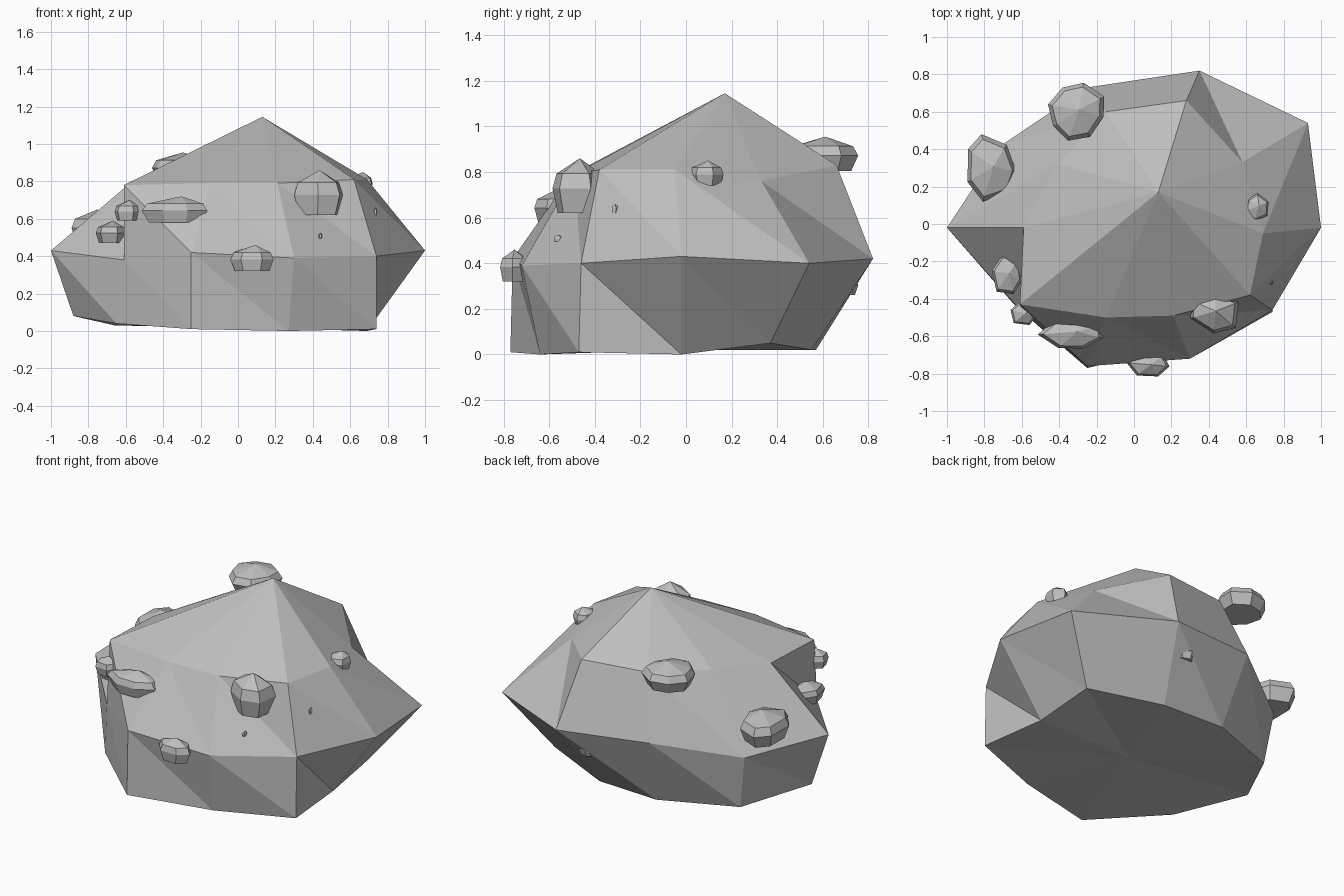
import bpy
import bmesh
import random
from math import cos, sin, tau
from mathutils import Vector

if "Cube" in bpy.data.objects:
    bpy.data.objects.remove(bpy.data.objects["Cube"], do_unlink=True)


def make_material(name, value):
    material = bpy.data.materials.new(name)
    material.use_nodes = True
    color = (value, value, value, 1)
    material.diffuse_color = color
    shader = material.node_tree.nodes["Principled BSDF"]
    shader.inputs["Base Color"].default_value = color
    shader.inputs["Roughness"].default_value = 0.9
    return material


stone_grey = make_material("stone grey", 0.52)


def build_stone(name, rings, top, bottom):
    """Stack closed rings of points, triangulate the bands and cap both ends."""
    bm = bmesh.new()
    loops = [[bm.verts.new(point) for point in ring] for ring in rings]
    top_vert, bottom_vert = bm.verts.new(top), bm.verts.new(bottom)
    count = len(loops[0])
    for i in range(count):
        j = (i + 1) % count
        for upper, lower in zip(loops, loops[1:]):
            bm.faces.new((upper[i], lower[i], lower[j]))
            bm.faces.new((upper[i], lower[j], upper[j]))
        bm.faces.new((top_vert, loops[0][i], loops[0][j]))
        bm.faces.new((bottom_vert, loops[-1][j], loops[-1][i]))
    bmesh.ops.recalc_face_normals(bm, faces=bm.faces[:])
    mesh = bpy.data.meshes.new(name)
    bm.to_mesh(mesh)
    bm.free()
    mesh.materials.append(stone_grey)
    stone = bpy.data.objects.new(name, mesh)
    bpy.context.collection.objects.link(stone)
    return stone


# Main boulder: shoulder, waist and foot rings, counter-clockwise from the +x side
shoulder = [(.69, -.05, .81), (.58, .33, .76), (.28, .66, .83), (-.15, .6, .84),
            (-.41, .32, .82), (-.59, -.02, .78), (-.61, -.43, .78),
            (-.15, -.5, .79), (.21, -.49, .79), (.62, -.38, .81)]
waist = [(1, -.02, .43), (.93, .54, .4), (.35, .82, .42), (-.25, .73, .46),
         (-.71, .42, .37), (-1, -.02, .43), (-.61, -.46, .38),
         (-.25, -.76, .42), (.3, -.72, .39), (.74, -.46, .4)]
foot = [(.69, -.02, 0), (.67, .37, .05), (.23, .55, .02), (-.19, .57, .02),
        (-.66, .39, .03), (-.88, -.02, .08), (-.65, -.42, .04),
        (-.25, -.77, .01), (.27, -.64, 0), (.74, -.47, .01)]
build_stone("boulder", [shoulder, waist, foot], (.13, .17, 1.145), (0, -.05, .02))


# Small stones on the surface: each is a chipped, domed pebble fitted to its box
def build_pebble(name, center, size, sides, seed):
    rng = random.Random(seed)
    turn = rng.uniform(0, tau)
    spokes = [(turn + tau * (i + rng.uniform(-.15, .15)) / sides, rng.uniform(.88, 1.08))
              for i in range(sides)]
    # Height and width of the upper edge, the belly and the underside
    levels = [(.72, .85), (.45, 1), (0, .8)]
    rings = [[Vector((cos(a) * r * width, sin(a) * r * width, height)) for a, r in spokes]
             for height, width in levels]
    points = [point for ring in rings for point in ring]
    low = [min(p[k] for p in points) for k in range(2)] + [0]
    high = [max(p[k] for p in points) for k in range(2)] + [1]

    def fit(point):
        return [center[k] + size[k] * ((point[k] - low[k]) / (high[k] - low[k]) - .5)
                for k in range(3)]

    fitted = [[fit(p) for p in ring] for ring in rings]
    build_stone(name, fitted, fit((.1, .05, 1)), fit((0, 0, 0)))


pebbles = [
    ("front_left_stone", (.43, -.47, .74), (.26, .23, .24), 6),
    ("front_right_flat_stone", (-.34, -.58, .65), (.35, .17, .14), 7),
    ("right_corner_stone", (-.59, -.48, .645), (.14, .12, .11), 6),
    ("right_side_stone", (-.68, -.27, .53), (.16, .21, .12), 6),
    ("front_low_stone", (.075, -.75, .39), (.23, .13, .14), 6),
    ("left_side_stone", (.655, .09, .795), (.13, .15, .11), 6),
    ("back_high_stone", (-.31, .6, .88), (.3, .31, .15), 8),
    ("back_right_stone", (-.76, .3, .56), (.26, .36, .18), 7),
    ("back_low_stone", (.2, .68, .31), (.16, .15, .1), 6),
    ("front_left_chip", (.44, -.56, .51), (.02, .04, .03), 5),
    ("left_side_chip", (.735, -.31, .64), (.02, .03, .04), 5),
]
for index, (name, center, size, sides) in enumerate(pebbles):
    build_pebble(name, center, size, sides, index + 3)
